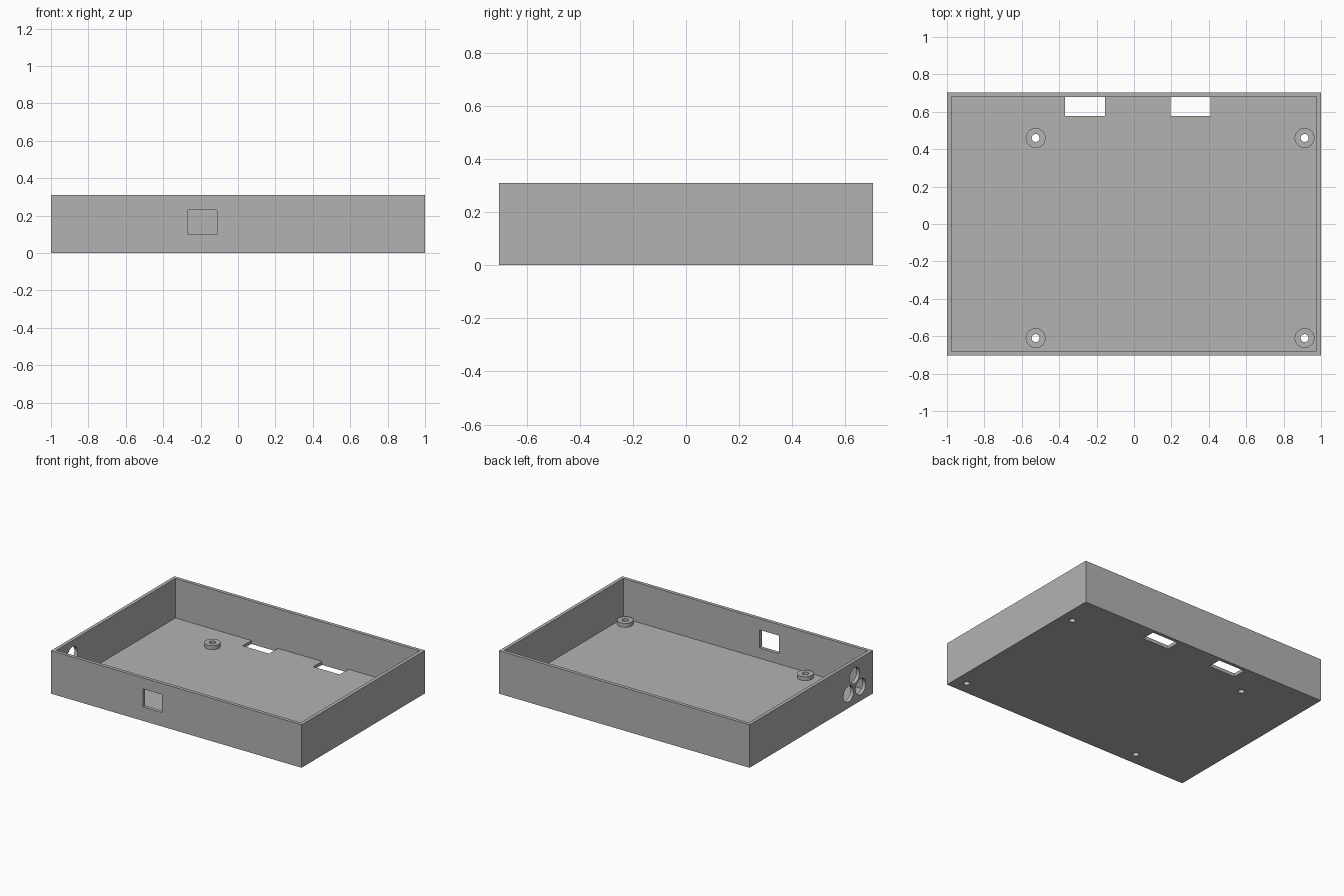
import bpy
from mathutils import Vector

default = bpy.data.objects.get("Cube")
if default:
    bpy.data.objects.remove(default, do_unlink=True)

W, D, H = 2.0, 1.406, 0.31      # outer size
T = 0.025                       # wall and floor thickness
BOSS_TOP = 0.053

grey = bpy.data.materials.new("plain grey")
grey.use_nodes = True
colour = (0.45, 0.45, 0.45, 1)
grey.diffuse_color = colour
grey.node_tree.nodes["Principled BSDF"].inputs["Base Color"].default_value = colour


def box(name, low, high):
    low, high = Vector(low), Vector(high)
    bpy.ops.mesh.primitive_cube_add(size=1, location=(low + high) / 2)
    ob = bpy.context.object
    ob.name = name
    ob.scale = high - low
    bpy.ops.object.transform_apply(location=True, rotation=False, scale=True)
    ob.data.materials.append(grey)
    return ob


def cylinder(name, radius, depth, centre, rotation=(0, 0, 0)):
    bpy.ops.mesh.primitive_cylinder_add(vertices=48, radius=radius, depth=depth,
                                        location=centre, rotation=rotation)
    ob = bpy.context.object
    ob.name = name
    ob.data.materials.append(grey)
    return ob


def combine(target, tool, operation="DIFFERENCE"):
    mod = target.modifiers.new(tool.name, "BOOLEAN")
    mod.operation, mod.solver, mod.object = operation, "EXACT", tool
    bpy.context.view_layer.objects.active = target
    bpy.ops.object.modifier_apply(modifier=mod.name)
    bpy.data.objects.remove(tool, do_unlink=True)


# Open tray
tray = box("enclosure_tray", (-W / 2, -D / 2, 0), (W / 2, D / 2, H))
combine(tray, box("cavity", (T - W / 2, T - D / 2, T), (W / 2 - T, D / 2 - T, H + T)))

# Two slots in the floor along the back wall
for x in (-0.262, 0.302):
    combine(tray, box("floor_slot", (x - 0.106, 0.578, -T), (x + 0.106, D / 2 - T, 2 * T)))

# Square opening in the front wall
combine(tray, box("front_opening", (-0.267, -D, 0.10), (-0.113, 0.1 - D / 2, 0.23)))

# Three round openings in the right end wall
for y, z in ((-0.494, 0.208), (-0.563, 0.101), (-0.425, 0.101)):
    combine(tray, cylinder("end_opening", 0.057, 0.2, (-W / 2, y, z), (0, 1.570796, 0)))

# Mounting bosses with screw holes through the floor
for x in (-0.526, 0.912):
    for y in (-0.61, 0.46):
        base = T / 2
        combine(tray, cylinder("boss", 0.053, BOSS_TOP - base,
                               (x, y, (BOSS_TOP + base) / 2)), "UNION")
        combine(tray, cylinder("screw_hole", 0.021, 0.2, (x, y, 0)))

bpy.ops.object.select_all(action="DESELECT")
tray.select_set(True)
bpy.context.view_layer.objects.active = tray
bpy.ops.object.shade_smooth_by_angle()
